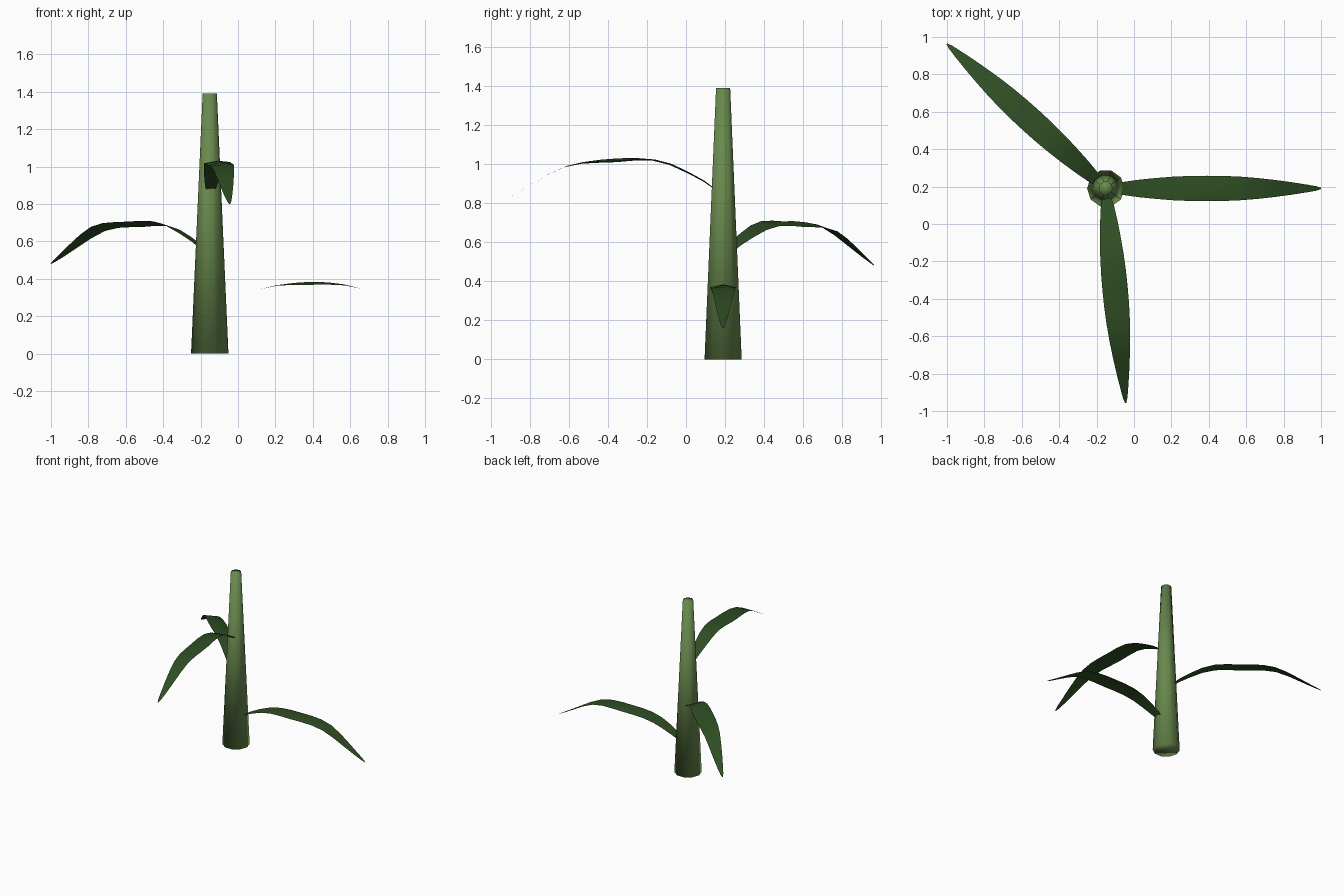
import bpy, bmesh, math

if "Cube" in bpy.data.objects:
    bpy.data.objects.remove(bpy.data.objects["Cube"])

CX, CY = -0.151, 0.19          # stalk axis


def material(name, rgb):
    m = bpy.data.materials.new(name)
    m.diffuse_color = (*rgb, 1)
    m.use_nodes = True
    m.node_tree.nodes["Principled BSDF"].inputs["Base Color"].default_value = m.diffuse_color
    return m


STALK = material("stalk green", (0.14, 0.25, 0.075))
LEAF = material("dark leaf green", (0.028, 0.075, 0.017))


def finish(bm, name, mat):
    for f in bm.faces:
        f.smooth = True
    me = bpy.data.meshes.new(name)
    bm.to_mesh(me)
    bm.free()
    me.materials.append(mat)
    ob = bpy.data.objects.new(name, me)
    bpy.context.collection.objects.link(ob)
    return ob


# Tapered ten-sided stalk, corners lined up with the x axis
bm = bmesh.new()
rings = []
for radius, z in ((0.1, 0.0), (0.038, 1.39)):
    rings.append([bm.verts.new((CX + radius * math.cos(k * math.tau / 10),
                                CY + radius * math.sin(k * math.tau / 10), z))
                  for k in range(10)])
low, high = rings
for k in range(10):
    n = (k + 1) % 10
    bm.faces.new((low[k], low[n], high[n], high[k]))
bm.faces.new(low[::-1])
bm.faces.new(high)
finish(bm, "stalk", STALK)

# Leaf profile: distance from the axis, height, half width, edge droop
PROFILE = [
    (0.04, 0.230, 0.022, 0.0), (0.10, 0.272, 0.036, 0.0), (0.18, 0.311, 0.047, 0.0),
    (0.27, 0.345, 0.056, 0.0), (0.36, 0.366, 0.063, 0.003), (0.45, 0.378, 0.067, 0.010),
    (0.54, 0.384, 0.068, 0.016), (0.63, 0.381, 0.067, 0.012), (0.72, 0.370, 0.063, 0.005),
    (0.81, 0.347, 0.056, 0.0), (0.90, 0.306, 0.046, 0.0), (0.99, 0.254, 0.034, 0.0),
    (1.08, 0.201, 0.020, 0.0), (1.125, 0.176, 0.012, 0.0), (1.152, 0.160, 0.003, 0.0),
]


def leaf(name, angle, lift, tilt, hump, reach):
    """Arching blade; tilt raises its left edge, hump raises the inner bend."""
    c, s = math.cos(math.radians(angle)), math.sin(math.radians(angle))
    bm = bmesh.new()
    rows = []
    for d, z, w, droop in PROFILE:
        bump = hump * math.exp(-((d - 0.36) / 0.16) ** 2)
        row = []
        for side in (-1, 0, 1):
            r, q = d * reach, side * w
            row.append(bm.verts.new((CX + r * c - q * s, CY + r * s + q * c,
                                     z + lift + bump + q * tilt - droop * abs(side))))
        rows.append(row)
    for a, b in zip(rows, rows[1:]):
        for i in range(2):
            bm.faces.new((a[i], b[i], b[i + 1], a[i + 1]))
    finish(bm, name, LEAF)


# Three leaves spiralling up the stalk
leaf("lower_leaf", 0, 0.0, 0.0, 0.0, 1.0)
leaf("middle_leaf", 137.7, 0.32, 0.2, 0.012, 0.997)
leaf("upper_leaf", 275.3, 0.64, 0.05, 0.018, 1.0)
